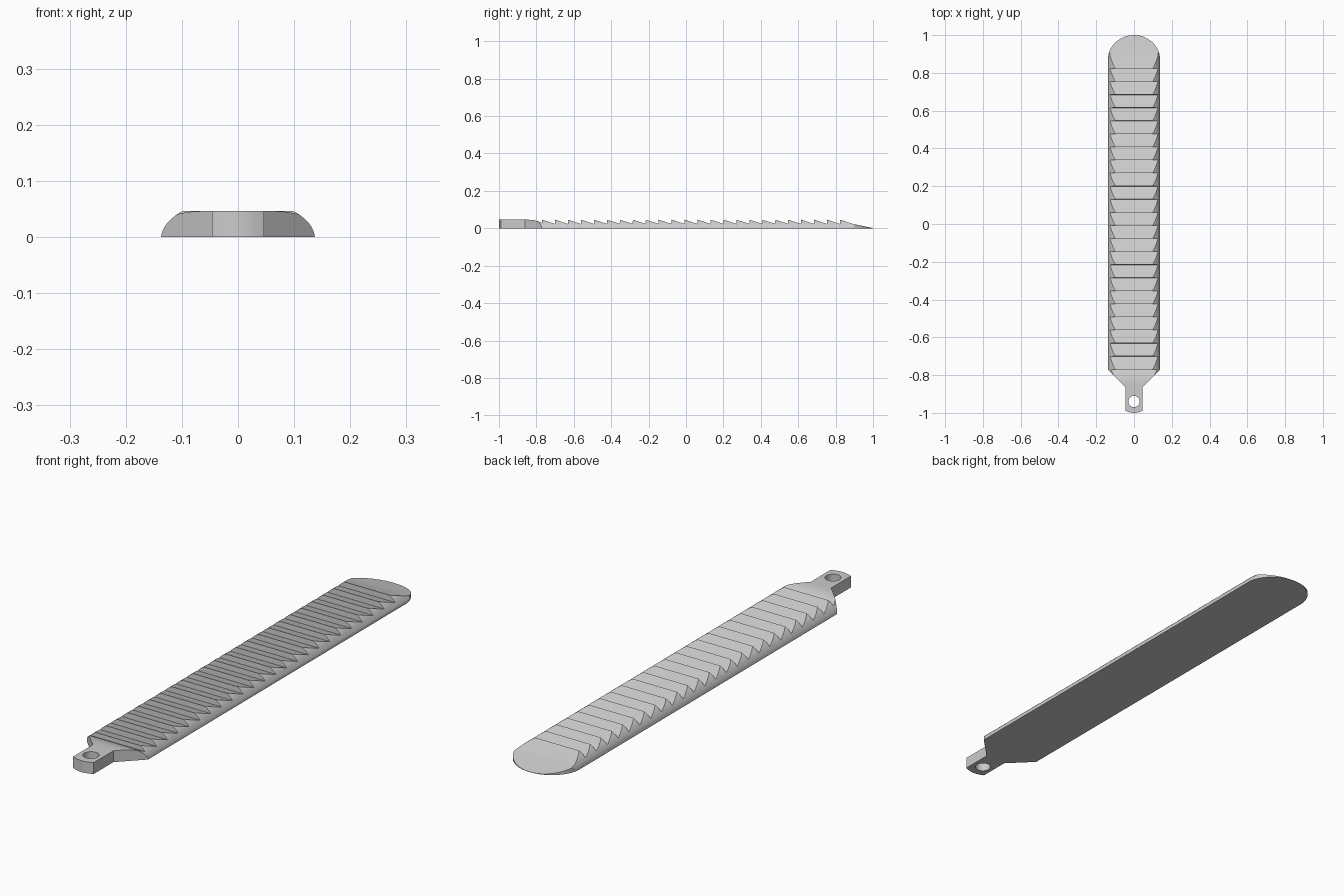
import bpy, bmesh, math
from mathutils import Vector

cube = bpy.data.objects.get("Cube")
if cube:
    bpy.data.objects.remove(cube, do_unlink=True)

metal = bpy.data.materials.new("light_grey")
metal.use_nodes = True
grey = (0.6, 0.6, 0.6, 1)
metal.diffuse_color = grey
metal.node_tree.nodes["Principled BSDF"].inputs["Base Color"].default_value = grey


def prism(name, points, place, depth):
    """Extrude a closed 2D outline; place maps (u, v) to a 3D point."""
    bm = bmesh.new()
    face = bm.faces.new([bm.verts.new(place(u, v)) for u, v in points])
    ext = bmesh.ops.extrude_face_region(bm, geom=[face])
    moved = [g for g in ext["geom"] if isinstance(g, bmesh.types.BMVert)]
    bmesh.ops.translate(bm, verts=moved, vec=Vector(depth))
    bmesh.ops.recalc_face_normals(bm, faces=bm.faces[:])
    mesh = bpy.data.meshes.new(name)
    bm.to_mesh(mesh)
    bm.free()
    obj = bpy.data.objects.new(name, mesh)
    mesh.materials.append(metal)
    bpy.context.collection.objects.link(obj)
    return obj


def cut(target, tool, operation):
    tool.hide_render = True
    mod = target.modifiers.new(operation, "BOOLEAN")
    mod.object, mod.operation, mod.solver = tool, operation, "EXACT"
    bpy.context.view_layer.objects.active = target
    bpy.ops.object.modifier_apply(modifier=mod.name)
    bpy.data.objects.remove(tool, do_unlink=True)


# Bar with a flat underside and rounded flanks
flank = [(0.137, 0), (0.1355, 0.008), (0.132, 0.016), (0.126, 0.025),
         (0.118, 0.033), (0.109, 0.04), (0.098, 0.0465), (0.09, 0.05)]
section = flank + [(-x, z) for x, z in reversed(flank)]
bar = prism("serrated_bar", section, lambda x, z: (x, -1.1, z), (0, 2.2, 0))

# Side profile: flat tab, rolled shoulder, saw teeth, sloping tip
top, valley, start, count = 0.046, 0.024, -0.77, 24
pitch = (0.892 - start) / count
side = [(-1.2, -0.1), (-1.2, top), (-0.845, top), (-0.825, 0.045),
        (-0.805, 0.042), (-0.787, 0.036), (start, 0.028)]
for i in range(count):
    y = start + i * pitch
    side += [(y + 0.001, top), (y + pitch, valley)]
side += [(1.0, 0.001), (1.2, -0.04), (1.2, -0.1)]
cut(bar, prism("tooth_profile", side, lambda y, z: (-0.3, y, z), (0.6, 0, 0)),
    "INTERSECT")

# Plan outline: round tip, tapered shoulders, narrow tab with bowed end
tip = [(0.138 * math.cos(a), 0.87 + 0.13 * math.sin(a))
       for a in (math.pi * i / 32 for i in range(33))]
tab_end = [(0.046 * t, -1 + 0.012 * t * t) for t in (-1, -0.67, -0.33, 0, 0.33, 0.67, 1)]
plan = tip + [(-0.138, start), (-0.046, -0.862)] + tab_end + \
    [(0.046, -0.862), (0.138, start)]
cut(bar, prism("plan_outline", plan, lambda x, y: (x, y, -0.1), (0, 0, 0.3)),
    "INTERSECT")

# Hanging hole
hole = [(0.03 * math.cos(a), -0.94 + 0.03 * math.sin(a))
        for a in (math.tau * i / 32 for i in range(32))]
cut(bar, prism("hole_cutter", hole, lambda x, y: (x, y, -0.1), (0, 0, 0.3)),
    "DIFFERENCE")

bpy.ops.object.select_all(action="DESELECT")
bar.select_set(True)
bpy.context.view_layer.objects.active = bar
bpy.ops.object.shade_smooth_by_angle(angle=math.radians(25))
